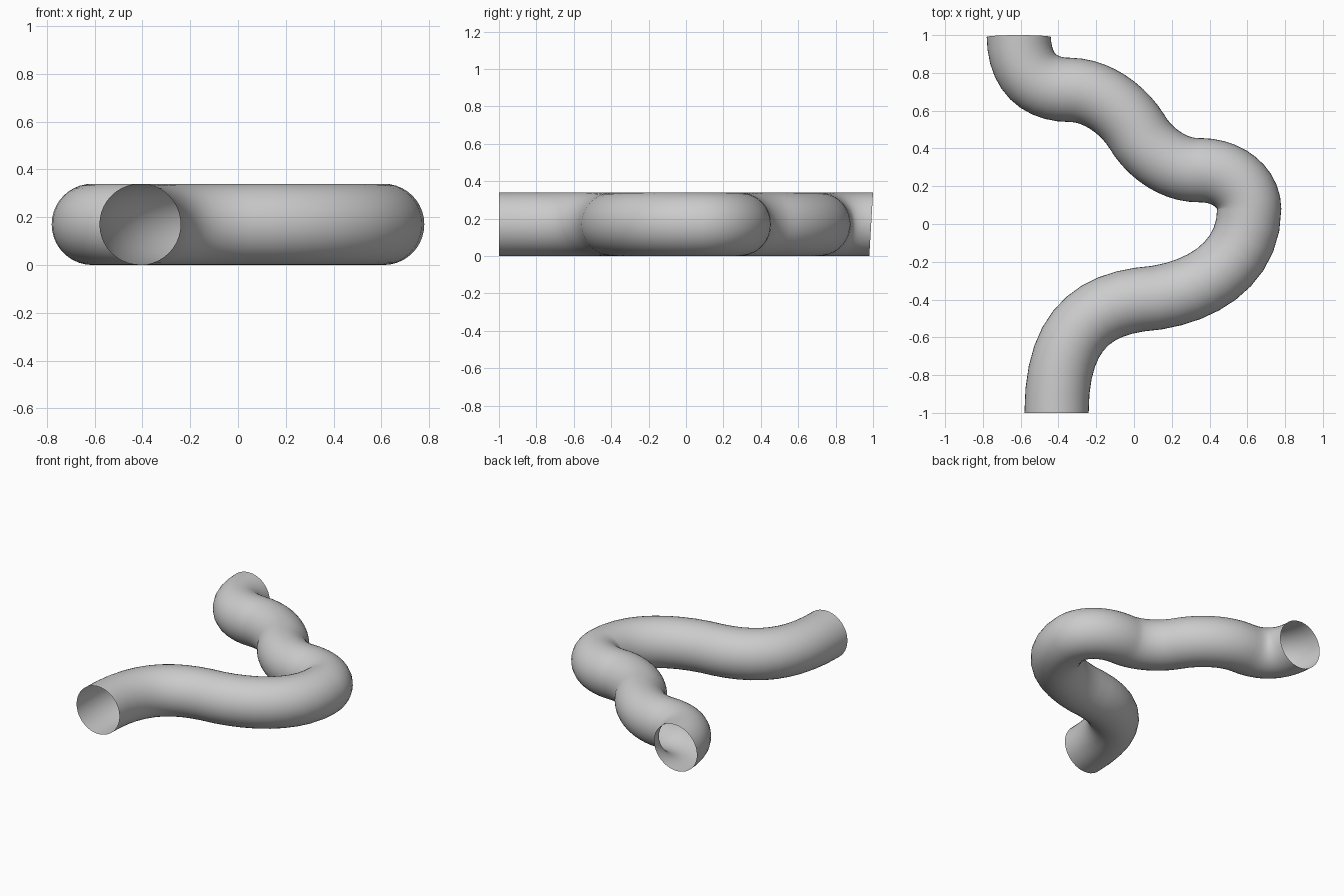
import bpy, bmesh
from math import sin, cos, pi
from mathutils import Vector
from mathutils.geometry import interpolate_bezier

if "Cube" in bpy.data.objects:
    bpy.data.objects.remove(bpy.data.objects["Cube"])

R, SIDES, STEPS = 0.17, 40, 10

# Centre line as joined Bezier segments: knot, handle, handle, knot, ...
path = [(-.41, -1), (-.41, -.6), (-.25, -.44), (.03, -.40),
        (.34, -.38), (.61, -.22), (.61, .08),
        (.61, .19), (.50, .285), (.35, .285),
        (.22, .28), (.085, .37), (.015, .49),
        (-.06, .61), (-.20, .71), (-.34, .71),
        (-.50, .71), (-.61, .80), (-.61, 1)]
pts = [Vector((x, y, R)) for x, y in path]
line = [pts[0]]
for i in range(0, len(pts) - 1, 3):
    line += interpolate_bezier(*pts[i:i + 4], STEPS + 1)[1:]

# Sweep an open circular section along the line
bm = bmesh.new()
rings = []
for i, p in enumerate(line):
    if i == 0 or i == len(line) - 1:
        side = Vector((1, 0, 0))
    else:
        t = ((p - line[i - 1]).normalized() + (line[i + 1] - p).normalized()).normalized()
        side = Vector((t.y, -t.x, 0))
    rings.append([bm.verts.new(p + side * R * cos(a) + Vector((0, 0, R * sin(a))))
                  for a in (2 * pi * k / SIDES for k in range(SIDES))])
for a, b in zip(rings, rings[1:]):
    for k in range(SIDES):
        n = (k + 1) % SIDES
        bm.faces.new((a[k], a[n], b[n], b[k]))

# Slightly slanted cut at the back end
for v in rings[-1]:
    v.co.y -= 0.02 * (1 - v.co.z / (2 * R))

bmesh.ops.recalc_face_normals(bm, faces=bm.faces)
for f in bm.faces:
    f.smooth = True
mesh = bpy.data.meshes.new("winding_pipe")
bm.to_mesh(mesh)
bm.free()
pipe = bpy.data.objects.new("winding_pipe", mesh)
bpy.context.collection.objects.link(pipe)
